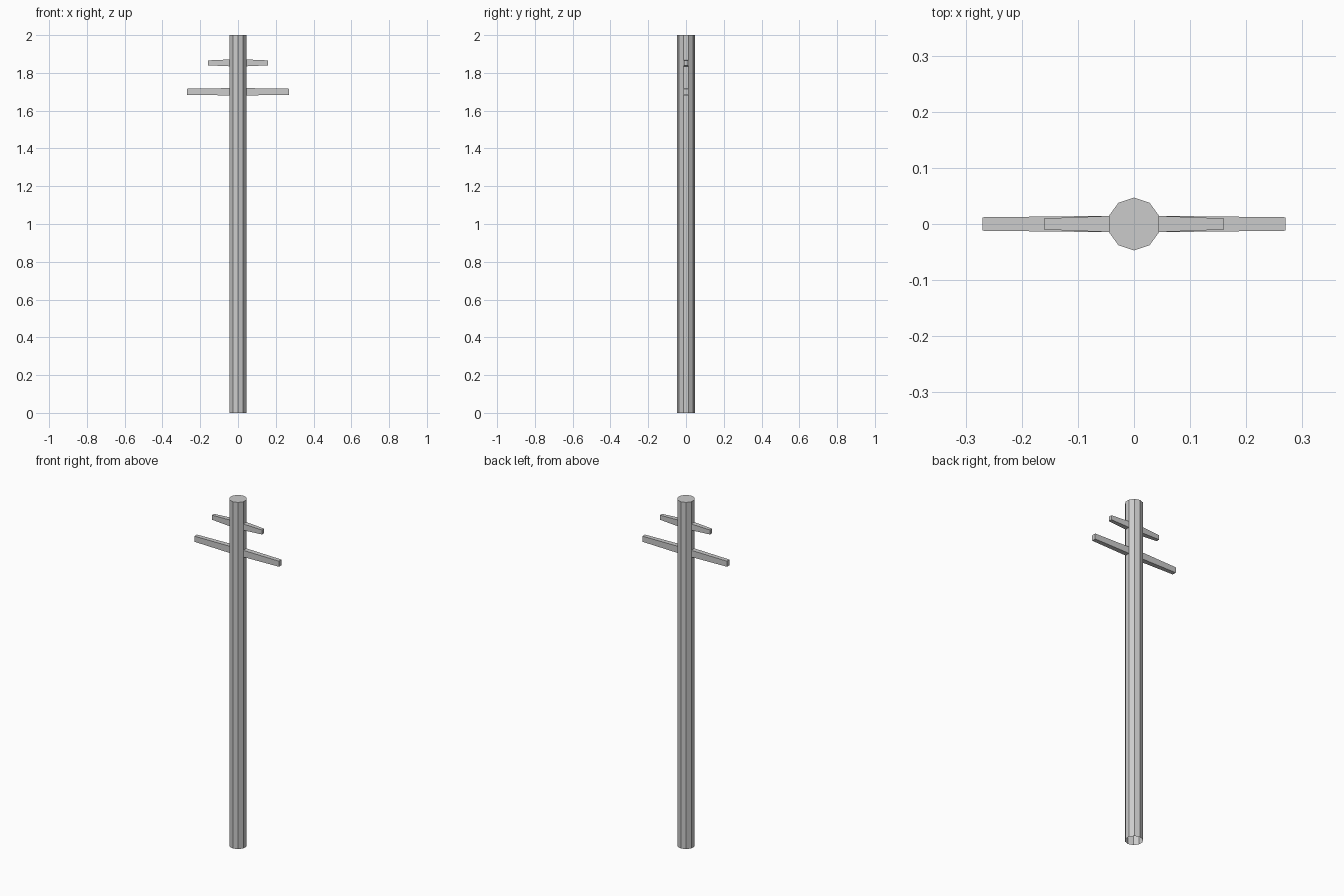
import bpy
import bmesh
import math

cube = bpy.data.objects.get("Cube")
if cube:
    bpy.data.objects.remove(cube, do_unlink=True)

# One plain grey for the whole model
grey = bpy.data.materials.new("light_grey")
grey.use_nodes = True
colour = (0.6, 0.6, 0.6, 1)
grey.diffuse_color = colour
grey.node_tree.nodes["Principled BSDF"].inputs["Base Color"].default_value = colour


def finish(name, bm):
    bmesh.ops.recalc_face_normals(bm, faces=bm.faces)
    mesh = bpy.data.meshes.new(name)
    bm.to_mesh(mesh)
    bm.free()
    mesh.materials.append(grey)
    obj = bpy.data.objects.new(name, mesh)
    bpy.context.collection.objects.link(obj)
    return obj


def crossarm(name, length, z, root, tip):
    """Square bar through the pole, tapering from the middle to both ends."""
    bm = bmesh.new()
    rings = []
    for x, (hy, hz) in ((-length, tip), (0, root), (length, tip)):
        rings.append([bm.verts.new((x, sy * hy, z + sz * hz))
                      for sy, sz in ((-1, -1), (1, -1), (1, 1), (-1, 1))])
    for a, b in zip(rings, rings[1:]):
        for i in range(4):
            j = (i + 1) % 4
            bm.faces.new((a[i], a[j], b[j], b[i]))
    bm.faces.new(rings[0])
    bm.faces.new(rings[-1])
    return finish(name, bm)


# Ten-sided pole, capped at the top and open underneath
sides, radius, height = 10, 0.047, 2.0
bm = bmesh.new()
bottom, top = [
    [bm.verts.new((radius * math.sin(math.tau * i / sides),
                   radius * math.cos(math.tau * i / sides), z))
     for i in range(sides)] for z in (0, height)]
for i in range(sides):
    j = (i + 1) % sides
    bm.faces.new((bottom[i], bottom[j], top[j], top[i]))
bm.faces.new(top)
finish("pole", bm)

# Two crossarms
crossarm("upper_crossarm", 0.16, 1.853, (0.016, 0.02), (0.01, 0.013))
crossarm("lower_crossarm", 0.27, 1.70, (0.015, 0.02), (0.012, 0.016))
